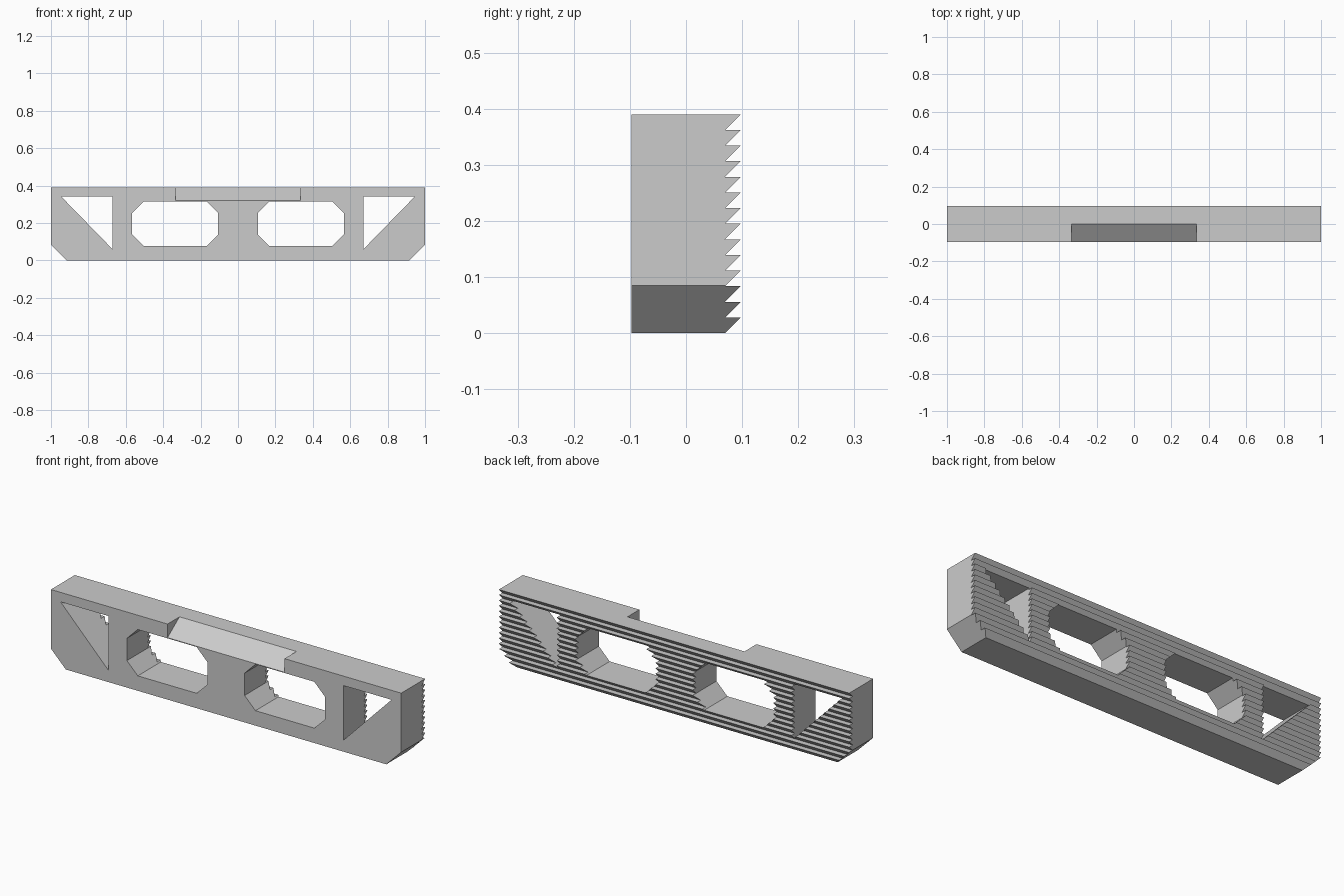
import bpy, bmesh
from mathutils import Vector

cube = bpy.data.objects.get("Cube")
if cube:
    bpy.data.objects.remove(cube, do_unlink=True)

HEIGHT, HALF_DEPTH, TEETH = 0.39, 0.0975, 14
PITCH = HEIGHT / TEETH

grey = bpy.data.materials.new("mid_grey")
grey.use_nodes = True
colour = (0.6, 0.6, 0.6, 1)
grey.diffuse_color = colour
grey.node_tree.nodes["Principled BSDF"].inputs["Base Color"].default_value = colour


def prism(name, points, sweep):
    """Solid made by sweeping a flat outline along a vector."""
    bm = bmesh.new()
    face = bm.faces.new([bm.verts.new(p) for p in points])
    swept = bmesh.ops.extrude_face_region(bm, geom=[face])["geom"]
    moved = [g for g in swept if isinstance(g, bmesh.types.BMVert)]
    bmesh.ops.translate(bm, verts=moved, vec=Vector(sweep))
    bmesh.ops.recalc_face_normals(bm, faces=bm.faces)
    mesh = bpy.data.meshes.new(name)
    bm.to_mesh(mesh)
    bm.free()
    mesh.materials.append(grey)
    obj = bpy.data.objects.new(name, mesh)
    bpy.context.collection.objects.link(obj)
    return obj


# Bar with a saw-toothed back
section = [(-HALF_DEPTH, HEIGHT), (-HALF_DEPTH, 0)]
for i in range(TEETH):
    section += [(HALF_DEPTH - PITCH, i * PITCH), (HALF_DEPTH, (i + 1) * PITCH)]
bar = prism("toothed_bar", [(-1, y, z) for y, z in section], (2, 0, 0))

# Openings and lower corner chamfers, mirrored left and right
triangle = [(0.945, 0.341), (0.67, 0.341), (0.67, 0.059)]
octagon = [(0.106, 0.139), (0.168, 0.077), (0.504, 0.077), (0.566, 0.139),
           (0.566, 0.254), (0.504, 0.316), (0.168, 0.316), (0.106, 0.254)]
corner = [(0.895, -0.02), (1.02, -0.02), (1.02, 0.105)]
cutters = []
for side in (-1, 1):
    for name, outline in (("triangle", triangle), ("octagon", octagon), ("corner", corner)):
        points = [(side * x, -0.1, z) for x, z in outline]
        cutters.append(prism(name + "_cutter", points, (0, 0.2, 0)))

# Sloped recess on the front top edge
recess = [(-0.1, 0.318), (0.014, 0.4), (-0.1, 0.4)]
cutters.append(prism("recess_cutter", [(-0.334, y, z) for y, z in recess], (0.668, 0, 0)))

for cutter in cutters:
    cutter.hide_render = True
    mod = bar.modifiers.new(cutter.name, "BOOLEAN")
    mod.operation = "DIFFERENCE"
    mod.solver = "EXACT"
    mod.object = cutter

# Bake the cuts and remove the cutters
bpy.context.view_layer.update()
graph = bpy.context.evaluated_depsgraph_get()
result = bpy.data.meshes.new_from_object(bar.evaluated_get(graph))
bar.modifiers.clear()
bar.data = result
for cutter in cutters:
    bpy.data.objects.remove(cutter, do_unlink=True)
